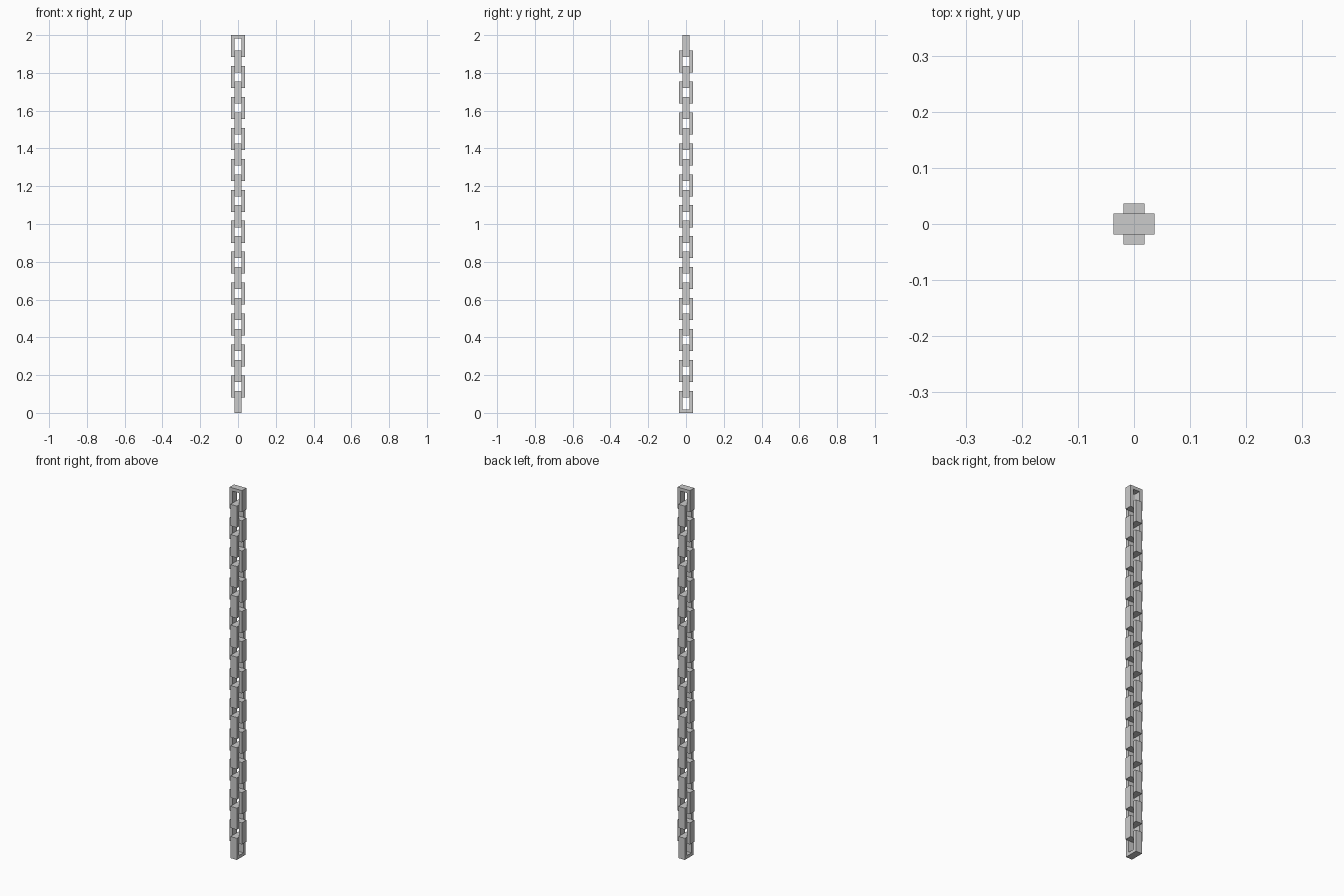
import bpy, bmesh, math

if "Cube" in bpy.data.objects:
    bpy.data.objects.remove(bpy.data.objects["Cube"])

COUNT = 24
LENGTH, WIDTH, DEPTH, BAR = 0.117, 0.073, 0.0375, 0.0175
PITCH = (2.0 - LENGTH) / (COUNT - 1)


def link_mesh():
    # Rectangular ring: four corner sections joined around the opening
    bm = bmesh.new()
    rings = []
    for sx, sz in ((-1, -1), (1, -1), (1, 1), (-1, 1)):
        ring = []
        for inset, y in ((0, -1), (BAR, -1), (BAR, 1), (0, 1)):
            ring.append(bm.verts.new((sx * (WIDTH / 2 - inset), y * DEPTH / 2,
                                      sz * (LENGTH / 2 - inset))))
        rings.append(ring)
    for i in range(4):
        a, b = rings[i], rings[(i + 1) % 4]
        for j in range(4):
            k = (j + 1) % 4
            bm.faces.new((a[j], b[j], b[k], a[k]))
    bmesh.ops.recalc_face_normals(bm, faces=bm.faces)
    me = bpy.data.meshes.new("chain_link")
    bm.to_mesh(me)
    bm.free()
    return me


# Chain of links, each turned a quarter from its neighbour
mesh = link_mesh()
for n in range(COUNT):
    link = bpy.data.objects.new(f"chain_link_{n + 1:02d}", mesh)
    link.location.z = 2.0 - LENGTH / 2 - n * PITCH
    link.rotation_euler.z = math.pi / 2 * (n % 2)
    bpy.context.collection.objects.link(link)
